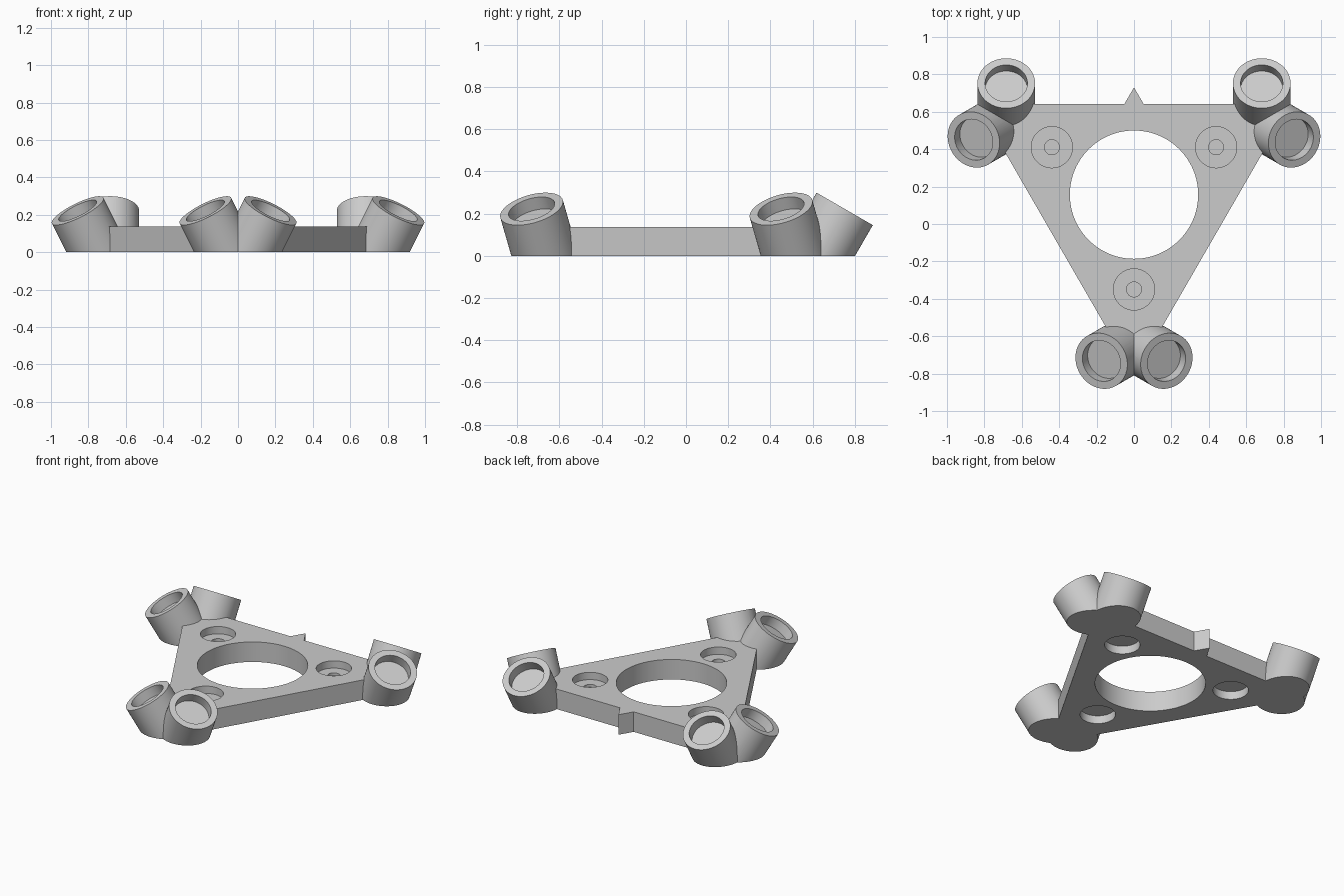
import bpy
import bmesh
from math import radians, cos, sin, sqrt
from mathutils import Matrix, Vector

cube = bpy.data.objects.get("Cube")
if cube:
    bpy.data.objects.remove(cube, do_unlink=True)

CENTRE = Vector((0, 0.157, 0))   # three-fold symmetry axis
THICK = 0.137                    # plate thickness
INRADIUS = 0.484                 # centre to straight plate edge
TUBE_R, BORE_R = 0.154, 0.113
RIM, BORE_DEPTH = 0.257, 0.065   # tube length above the ground, bore depth
CORNERS = [radians(a) for a in (30, 150, 270)]

grey = bpy.data.materials.new("light_grey")
grey.use_nodes = True
grey.diffuse_color = (0.6, 0.6, 0.6, 1)
grey.node_tree.nodes["Principled BSDF"].inputs["Base Color"].default_value = grey.diffuse_color


def polar(angle, r, side=0, z=0):
    """Point at radius r along an angle, shifted sideways."""
    return CENTRE + Vector((r * cos(angle) - side * sin(angle),
                            r * sin(angle) + side * cos(angle), z))


def finish(name, bm):
    bmesh.ops.recalc_face_normals(bm, faces=bm.faces)
    mesh = bpy.data.meshes.new(name)
    bm.to_mesh(mesh)
    bm.free()
    mesh.materials.append(grey)
    obj = bpy.data.objects.new(name, mesh)
    bpy.context.collection.objects.link(obj)
    return obj


def prism(name, points, z0, z1):
    bm = bmesh.new()
    face = bm.faces.new([bm.verts.new((p[0], p[1], z0)) for p in points])
    top = bmesh.ops.extrude_face_region(bm, geom=[face])["geom"]
    bmesh.ops.translate(bm, vec=(0, 0, z1 - z0),
                        verts=[v for v in top if isinstance(v, bmesh.types.BMVert)])
    return finish(name, bm)


def cylinder(name, base, axis, r, t0, t1, flat_foot=False):
    """Cylinder along an axis through base, optionally cut flat at the ground."""
    bm = bmesh.new()
    place = (Matrix.Translation(base + axis * (t0 + t1) / 2)
             @ Vector((0, 0, 1)).rotation_difference(axis).to_matrix().to_4x4())
    bmesh.ops.create_cone(bm, cap_ends=True, segments=96, radius1=r, radius2=r,
                          depth=t1 - t0, matrix=place)
    if flat_foot:
        bmesh.ops.bisect_plane(bm, geom=bm.verts[:] + bm.edges[:] + bm.faces[:],
                               plane_co=(0, 0, 0), plane_no=(0, 0, 1), clear_inner=True)
        bmesh.ops.holes_fill(bm, edges=[e for e in bm.edges if e.is_boundary])
    return finish(name, bm)


def combine(target, other, operation):
    mod = target.modifiers.new(operation.lower(), 'BOOLEAN')
    mod.operation = operation
    mod.solver = 'EXACT'
    mod.object = other
    bpy.context.view_layer.objects.active = target
    bpy.ops.object.modifier_apply(modifier=mod.name)
    bpy.data.objects.remove(other, do_unlink=True)


# Triangular plate, corners trimmed where the tubes cover them
trim = 0.84
half = (2 * INRADIUS - trim) / sqrt(3)
outline = [polar(a, trim, s) for a in CORNERS for s in (-half, half)]
# Pointer notch on the back edge
back = CENTRE.y + INRADIUS
outline[2:2] = [(0.052, back), (0, 0.73), (-0.052, back)]
plate = prism("triangle_mount", outline, 0, THICK)

# Pairs of splayed tubes at each corner
up = Vector((0, 0, 1))
tubes = []
for a in CORNERS:
    for s in (-1, 1):
        lean = a + s * radians(60)
        axis = Vector((0.5 * cos(lean), 0.5 * sin(lean), cos(radians(30))))
        tubes.append((polar(a, 0.825, s * 0.063), axis))
for base, axis in tubes:
    combine(plate, cylinder("tube", base, axis, TUBE_R, -0.2, RIM, True), 'UNION')

# Blind bores in the tubes
for base, axis in tubes:
    combine(plate, cylinder("bore", base, axis, BORE_R, RIM - BORE_DEPTH, RIM + 0.02), 'DIFFERENCE')

# Large centre opening
combine(plate, cylinder("opening", CENTRE, up, 0.343, -0.1, 0.3), 'DIFFERENCE')

# Screw recesses: top counterbore, small blind hole, bottom counterbore
for a in CORNERS:
    spot = polar(a, 0.507)
    for r, z0, z1 in ((0.11, THICK - 0.05, 0.2), (0.04, 0.068, 0.12), (0.11, -0.1, 0.055)):
        combine(plate, cylinder("recess", spot, up, r, z0, z1), 'DIFFERENCE')

# Smooth round walls, crisp rims
bpy.ops.object.select_all(action='DESELECT')
plate.select_set(True)
bpy.context.view_layer.objects.active = plate
bpy.ops.object.shade_smooth_by_angle(angle=radians(25))
